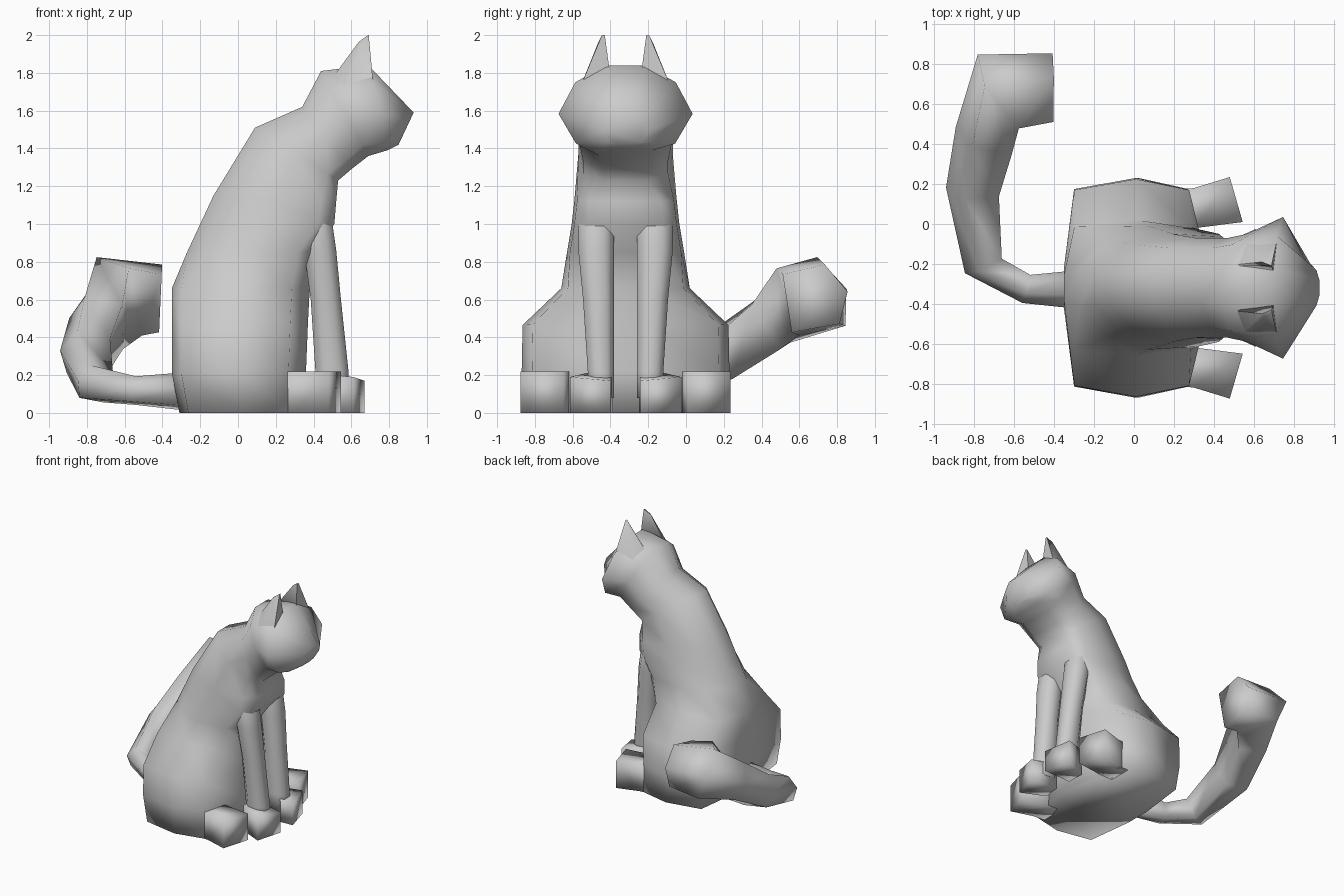
import bpy, bmesh, math
from mathutils import Vector

cube = bpy.data.objects.get("Cube")
if cube:
    bpy.data.objects.remove(cube, do_unlink=True)

MID = -0.32  # y of the body's plane of symmetry

grey = bpy.data.materials.new("plain_grey")
grey.use_nodes = True
grey.diffuse_color = (0.6, 0.6, 0.6, 1)
grey.node_tree.nodes["Principled BSDF"].inputs["Base Color"].default_value = (0.6, 0.6, 0.6, 1)


def loft(name, rings, angle=180):
    """Skin a list of equal-length point rings, cap both ends, shade smooth."""
    bm = bmesh.new()
    loops = [[bm.verts.new(p) for p in ring] for ring in rings]
    n = len(loops[0])
    for a, b in zip(loops, loops[1:]):
        for i in range(n):
            j = (i + 1) % n
            bm.faces.new((a[i], a[j], b[j], b[i]))
    bm.faces.new(loops[0])
    bm.faces.new(loops[-1])
    bmesh.ops.recalc_face_normals(bm, faces=bm.faces)
    for f in bm.faces:
        f.smooth = True
    mesh = bpy.data.meshes.new(name)
    bm.to_mesh(mesh)
    bm.free()
    mesh.set_sharp_from_angle(angle=math.radians(angle))
    mesh.materials.append(grey)
    obj = bpy.data.objects.new(name, mesh)
    bpy.context.collection.objects.link(obj)


# Half cross-sections: (fraction from back to front, fraction of half width)
HAUNCH = [(0, .2), (.07, .9), (.5, 1), (.87, .9), (1, .2)]
CHEST = [(0, .3), (.2, .8), (.5, 1), (.88, .95), (1, .7)]
NECK = [(0, .3), (.2, .8), (.5, 1), (.87, .9), (1, .5)]
HEAD = [(0, .3), (.2, .75), (.57, 1), (.92, .74), (1, .4)]


def section(back, front, width, shape):
    def pt(t, w, s):
        return (back[0] + (front[0] - back[0]) * t, MID + s * w * width,
                back[1] + (front[1] - back[1]) * t)
    return [pt(t, w, 1) for t, w in shape] + [pt(t, w, -1) for t, w in reversed(shape)]


# Body, neck and head in one skin
loft("body_and_head", [
    section((-.31, 0), (.36, 0), .55, HAUNCH),
    section((-.35, .21), (.36, .22), .55, HAUNCH),
    section((-.35, .46), (.37, .47), .545, HAUNCH),
    section((-.35, .66), (.38, .66), .34, HAUNCH),
    section((-.27, .85), (.40, .85), .31, CHEST),
    section((-.20, 1.0), (.51, 1.0), .285, CHEST),
    section((-.13, 1.15), (.52, 1.12), .27, CHEST),
    section((.09, 1.51), (.53, 1.23), .25, NECK),
    section((.34, 1.62), (.60, 1.29), .25, NECK),
    section((.44, 1.81), (.69, 1.36), .27, NECK),
    section((.69, 1.84), (.79, 1.39), .355, HEAD),
    section((.93, 1.59), (.85, 1.42), .12, HEAD),
])


def octagon(x0, x1, w0, w1, z, side):
    """Horizontal rectangle with cut corners."""
    c = .27
    flat = [(c, 0), (1 - c, 0), (1, c), (1, 1 - c), (1 - c, 1), (c, 1), (0, 1 - c), (0, c)]
    return [(x0 + (x1 - x0) * u, MID + side * (w0 + (w1 - w0) * v), z) for u, v in flat]


def slab(name, corners, tops, side):
    """Paw block on the ground with its own top heights."""
    low = [(x, MID + side * w, 0) for x, w in corners]
    high = [(x, MID + side * w, z) for (x, w), z in zip(corners, tops)]
    loft(name, [low, high])


for label, side in (("left", 1), ("right", -1)):
    # Front leg, running up into the chest
    loft(label + "_front_leg", [
        octagon(.42, .59, .06, .20, .08, side),
        octagon(.41, .585, .06, .20, .22, side),
        octagon(.385, .545, .06, .225, .60, side),
        octagon(.35, .52, .06, .25, .86, side),
        octagon(.32, .50, .06, .25, 1.0, side),
        octagon(.30, .46, .08, .21, 1.12, side),
    ])
    # Paws
    slab(label + "_front_paw", [(.43, .07), (.42, .21), (.61, .295), (.67, .08)],
         [.21, .21, .19, .17], side)
    slab(label + "_hind_paw", [(.20, .30), (.20, .49), (.30, .50), (.48, .555), (.545, .33), (.31, .30)],
         [.22] * 6, side)
    # Ear, a wedge sloping up from the crown to a tip, with its base sunk in the head
    base = [(.46, .11, 1.72), (.70, .08, 1.78), (.72, .25, 1.70), (.54, .24, 1.68)]
    tip = [(.64, .13, 1.965), (.69, .11, 2.0), (.692, .125, 2.0), (.65, .145, 1.96)]
    loft(label + "_ear", [[(x, MID + side * w, z) for x, w, z in ring] for ring in (base, tip)], 80)

# Tail, curling round to the side and turning inward to a blunt end
path = [((-.26, -.315, .11), .115), ((-.54, -.315, .115), .085), ((-.75, -.19, .15), .115),
        ((-.79, .19, .30), .155), ((-.72, .45, .47), .18), ((-.635, .66, .61), .245),
        ((-.41, .66, .60), .20)]
points = [Vector(p) for p, r in path]
rings = []
for i, (c, (p, r)) in enumerate(zip(points, path)):
    ahead = (points[min(i + 1, len(points) - 1)] - points[max(i - 1, 0)]).normalized()
    u = ahead.cross(Vector((0, 0, 1))).normalized()
    v = u.cross(ahead)
    rings.append([c + (u * math.cos(a) + v * math.sin(a)) * r
                  for a in map(math.radians, (42, 112, 168, 220, 300))])
loft("tail", rings)
